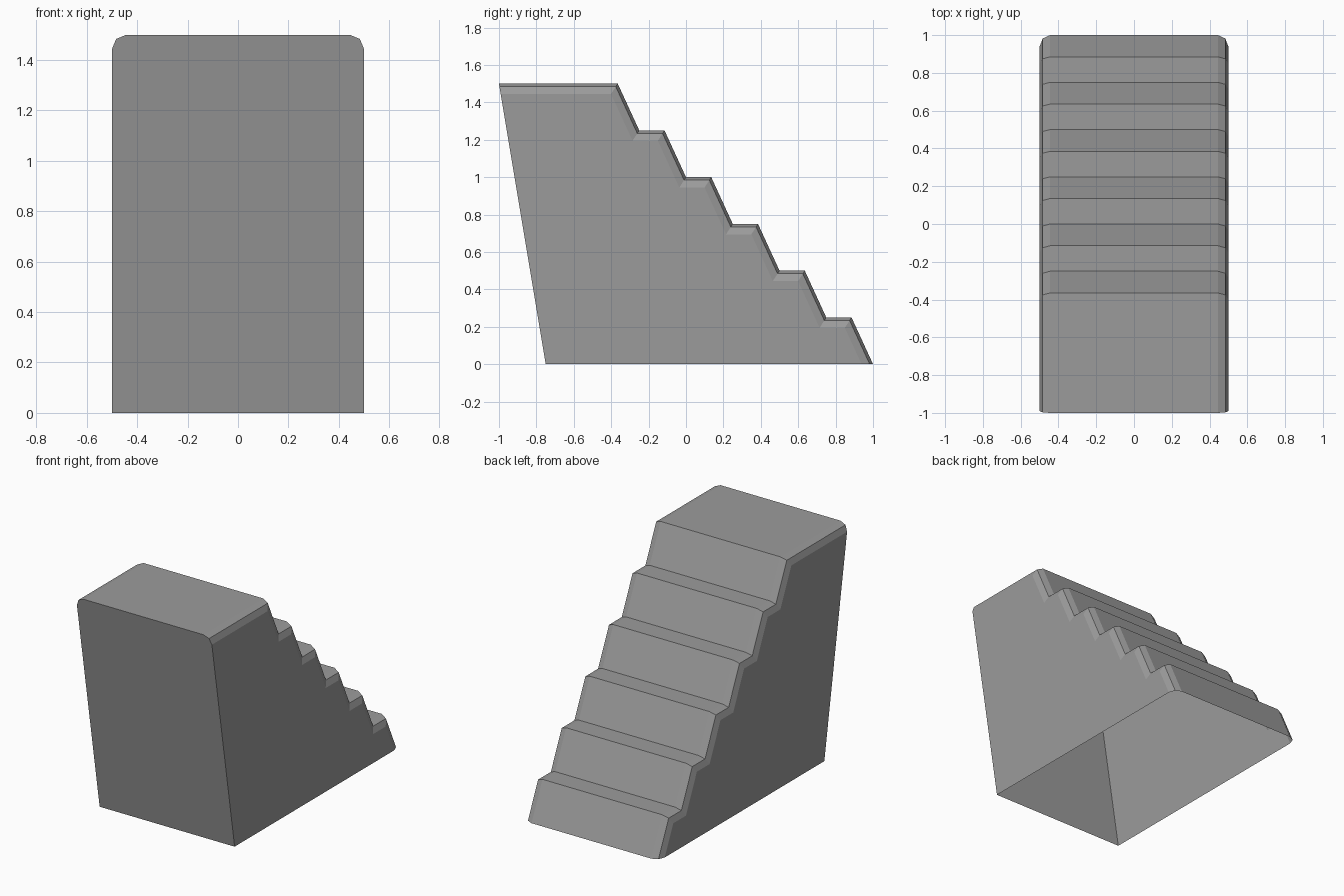
import bpy
import bmesh
import math
from mathutils import Vector

cube = bpy.data.objects.get("Cube")
if cube:
    bpy.data.objects.remove(cube)

STEPS, RISE, RUN, SLANT = 6, 0.25, 0.25, 0.115
HALF_WIDTH, BEVEL = 0.5, 0.056


def front_y(z):
    """Front wall leans outward towards the top."""
    return -0.75 - z / 6


def stair_profile():
    """Side outline (y, z) from the top front edge down to the back foot."""
    top = STEPS * RISE
    pts = [Vector((front_y(top), top))]
    for i in range(STEPS):
        foot_y = 1 - (STEPS - 1 - i) * RUN
        z = top - i * RISE
        pts += [Vector((foot_y - SLANT, z)), Vector((foot_y, z - RISE))]
    return pts


def inset(pts, d):
    """Mitred inset, with both ends kept on the front wall and the ground."""
    dirs = [(b - a).normalized() for a, b in zip(pts, pts[1:])]
    norms = [Vector((-t.y, t.x)) for t in dirs]
    z = pts[0].y - d
    out = [Vector((front_y(z), z))]
    for p, n, m in zip(pts[1:-1], norms, norms[1:]):
        out.append(p - (n + m) * (d / (1 + n.dot(m))))
    out.append(pts[-1] - Vector((d / norms[-1].x, 0)))
    return out


# Rounded rim sections: (half width, inset), from the tread out to the side
rim = []
for k in range(3):
    a = k * math.pi / 4
    rim.append((HALF_WIDTH - BEVEL * (1 - math.sin(a)), BEVEL * (1 - math.cos(a))))
sections = [(-x, d) for x, d in reversed(rim)] + rim

bm = bmesh.new()
profile = stair_profile()
rings = [[bm.verts.new((x, p.x, p.y)) for p in inset(profile, d)]
         for x, d in sections]

# Treads, risers and rounded rims
for a, b in zip(rings, rings[1:]):
    for i in range(len(a) - 1):
        bm.faces.new((a[i], b[i], b[i + 1], a[i + 1]))

# Side walls and front wall; the underside stays open
feet = [bm.verts.new((x, front_y(0), 0)) for x in (-HALF_WIDTH, HALF_WIDTH)]
bm.faces.new(rings[0] + [feet[0]])
bm.faces.new(rings[-1] + [feet[1]])
bm.faces.new([feet[0]] + [r[0] for r in rings] + [feet[1]])
bmesh.ops.recalc_face_normals(bm, faces=bm.faces[:])

mesh = bpy.data.meshes.new("staircase")
bm.to_mesh(mesh)
bm.free()

# Plain grey
grey = bpy.data.materials.new("grey")
grey.use_nodes = True
colour = (0.33, 0.33, 0.33, 1)
grey.diffuse_color = colour
for node in grey.node_tree.nodes:
    if node.type == 'BSDF_PRINCIPLED':
        node.inputs["Base Color"].default_value = colour
mesh.materials.append(grey)

staircase = bpy.data.objects.new("staircase", mesh)
bpy.context.collection.objects.link(staircase)
